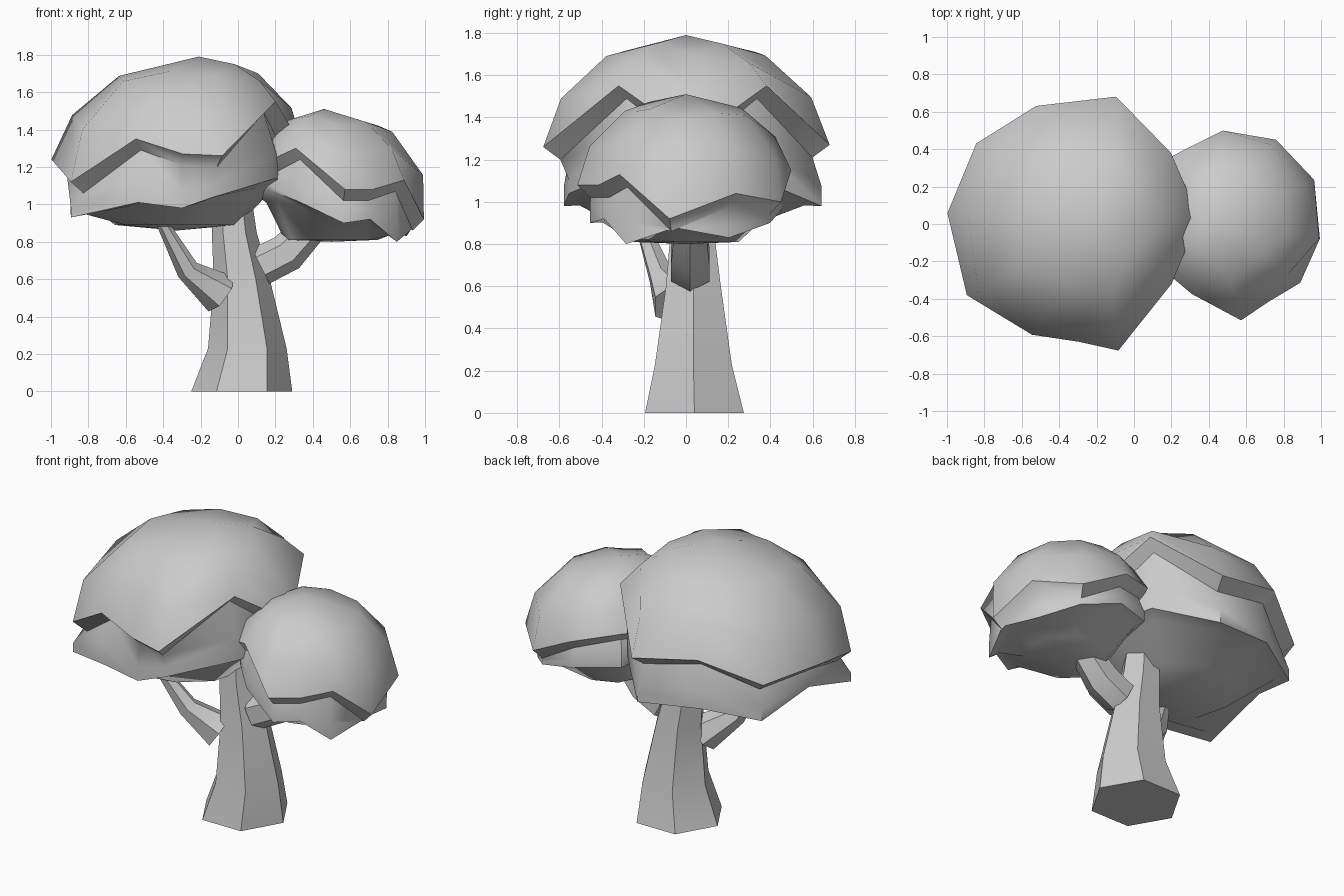
import bpy, bmesh
from math import sin, cos, acos, radians, pi
from mathutils import Vector

if "Cube" in bpy.data.objects:
    bpy.data.objects.remove(bpy.data.objects["Cube"])


def loft(name, rings, start, end):
    """Skin closed rings of points; start/end are pole points or None for a flat cap."""
    bm = bmesh.new()
    loops = [[bm.verts.new(p) for p in ring] for ring in rings]
    n = len(loops[0])
    for a, b in zip(loops, loops[1:]):
        for i in range(n):
            j = (i + 1) % n
            bm.faces.new((a[i], a[j], b[j], b[i]))
    for loop, pole in ((loops[0], start), (loops[-1], end)):
        if pole is None:
            bm.faces.new(loop)
        else:
            p = bm.verts.new(pole)
            for i in range(n):
                bm.faces.new((loop[i], loop[(i + 1) % n], p))
    bmesh.ops.recalc_face_normals(bm, faces=bm.faces)
    me = bpy.data.meshes.new(name)
    bm.to_mesh(me)
    bm.free()
    ob = bpy.data.objects.new(name, me)
    bpy.context.collection.objects.link(ob)
    bpy.ops.object.select_all(action='DESELECT')
    ob.select_set(True)
    bpy.context.view_layer.objects.active = ob
    bpy.ops.object.shade_smooth_by_angle(angle=radians(48))


def limb(name, path, sides=6):
    """Tapered tube through (x, y, z, radius) points."""
    pts = [Vector(p[:3]) for p in path]
    rings = []
    for i, p in enumerate(pts):
        d = (pts[min(i + 1, len(pts) - 1)] - pts[max(i - 1, 0)]).normalized()
        u = Vector((0, 1, 0)).cross(d).normalized()
        v = d.cross(u)
        rings.append([p + path[i][3] * (u * cos(2 * pi * k / sides) + v * sin(2 * pi * k / sides))
                      for k in range(sides)])
    loft(name, rings, None, None)


def canopy(name, cx, shift, top, base, bowl_r, bowl_z, bottom, rim):
    """Dome with a ragged rim, a tucked-in underside, a ragged lower skirt and a bowl.
    rim rows: angle, rim radius, rim z, skirt radius, skirt z."""
    h = top - base

    def ring(fn):
        out = []
        for row in rim:
            r, z, off = fn(row)
            a = radians(row[0])
            out.append((cx + off + r * cos(a), r * sin(a), z))
        return out

    def dome(f):
        def fn(row):
            end = acos((row[2] - base) / h)
            return row[1] * sin(end * f) / sin(end), base + h * cos(end * f), shift * (1 - f)
        return ring(fn)

    rings = [dome(f) for f in (0.4, 0.72, 1)]
    rings += [ring(lambda w: (w[1] * 0.88, w[2] - 0.06, 0)),                        # rim underside
              ring(lambda w: (w[3], w[4] * 0.6 + (w[2] - 0.06) * 0.4, 0)),          # skirt shoulder
              ring(lambda w: (w[3], w[4], 0)),                                      # skirt edge
              ring(lambda w: (w[3] * 0.87, w[4] * 0.7 + bowl_z * 0.3 + 0.03, 0)),   # skirt underside
              ring(lambda w: (bowl_r, bowl_z, 0))]
    loft(name, rings, (cx + shift, 0, top), (cx, 0, bottom))


# trunk: six-sided, flared at the foot
trunk = [(0.02, 0.04, 0, 0.27), (0.05, 0.035, 0.23, 0.21), (0.02, 0.035, 0.6, 0.15),
         (-0.02, 0.03, 0.85, 0.12), (-0.03, 0.03, 1.05, 0.1)]
loft("trunk", [[(x + r * cos(k * pi / 3), y + r * sin(k * pi / 3), z) for k in range(6)]
               for x, y, z, r in trunk], None, None)

# branches
limb("left_branch", [(-0.09, -0.05, 0.52, 0.115), (-0.27, -0.12, 0.65, 0.062), (-0.46, -0.25, 1.0, 0.02)])
limb("right_branch", [(0.12, 0.02, 0.67, 0.105), (0.26, 0.02, 0.74, 0.105), (0.46, 0.02, 0.95, 0.08)])

# foliage
canopy("large_canopy", -0.33, 0.12, 1.79, 1.2, 0.33, 0.89, 0.86, [
    (3, 0.68, 1.3, 0.58, 1.1), (36, 0.65, 1.55, 0.61, 1.1), (71, 0.72, 1.27, 0.68, 0.98),
    (107, 0.66, 1.35, 0.61, 1.02), (140, 0.67, 1.2, 0.64, 0.96), (175, 0.67, 1.24, 0.57, 1.06),
    (214, 0.68, 1.12, 0.68, 0.93), (250, 0.63, 1.35, 0.6, 1.01), (273, 0.63, 1.27, 0.58, 0.98),
    (290, 0.72, 1.26, 0.59, 1.04), (329, 0.62, 1.55, 0.62, 1.14)])
canopy("small_canopy", 0.5, -0.04, 1.51, 1.05, 0.25, 0.81, 0.8, [
    (-9, 0.5, 0.92, 0.44, 0.88), (27, 0.52, 1.04, 0.45, 0.83), (60, 0.52, 1.0, 0.46, 0.9),
    (93, 0.5, 1.15, 0.46, 0.97), (130, 0.47, 1.22, 0.45, 1.0), (180, 0.42, 1.15, 0.4, 1.05),
    (212, 0.43, 1.22, 0.4, 1.08), (243, 0.42, 1.3, 0.41, 1.02), (278, 0.52, 1.08, 0.46, 0.9),
    (298, 0.47, 1.08, 0.44, 0.92), (321, 0.5, 1.13, 0.45, 0.8)])
